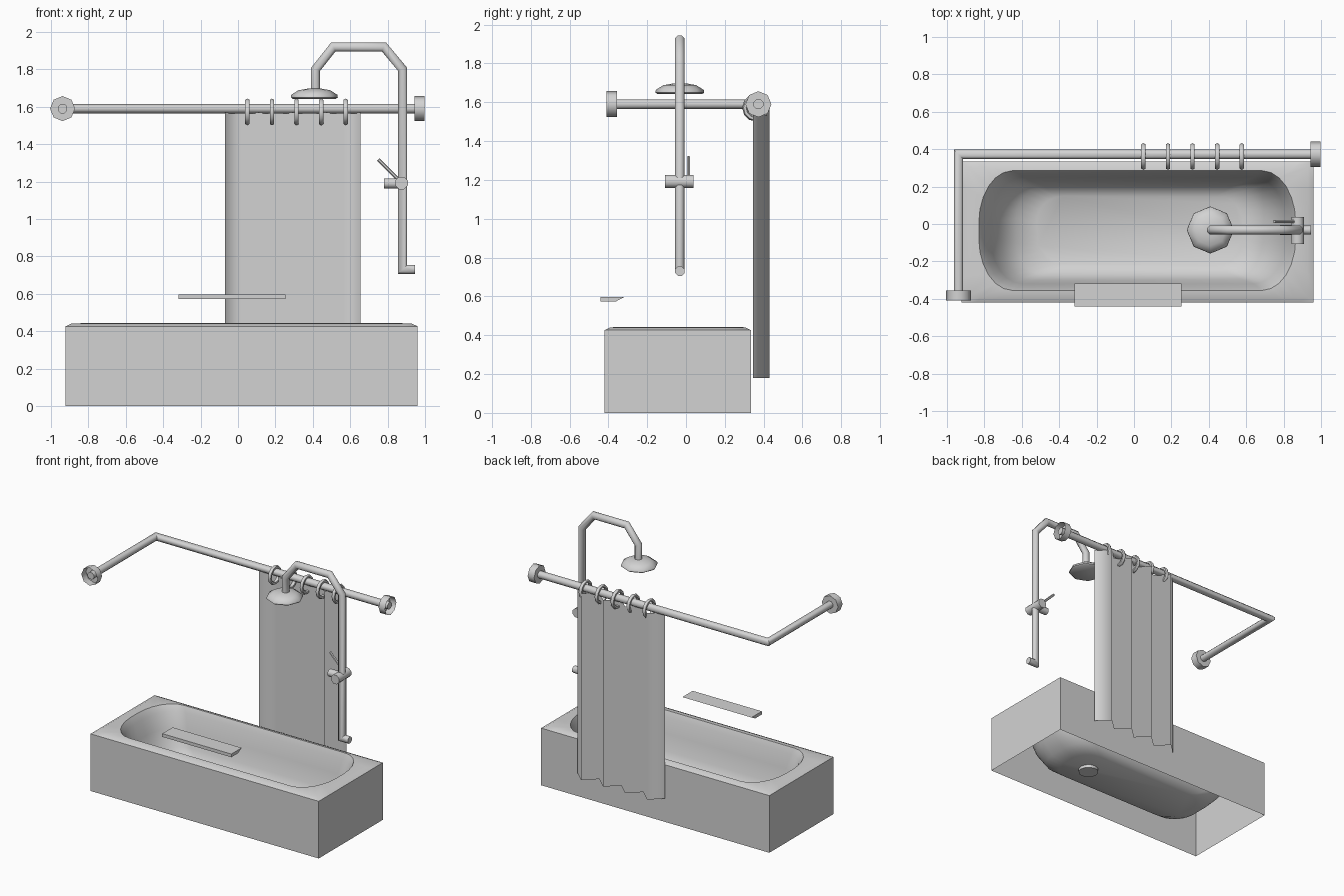
import bpy, bmesh, math
from mathutils import Vector

cube = bpy.data.objects.get("Cube")
if cube:
    bpy.data.objects.remove(cube)

grey = bpy.data.materials.new("plain_grey")
grey.use_nodes = True
grey.diffuse_color = (0.65, 0.65, 0.65, 1)
grey.node_tree.nodes["Principled BSDF"].inputs["Base Color"].default_value = (0.65, 0.65, 0.65, 1)


def finish(name, bm, angle=40, recalc=True):
    if recalc:
        bmesh.ops.recalc_face_normals(bm, faces=bm.faces)
    mesh = bpy.data.meshes.new(name)
    bm.to_mesh(mesh)
    bm.free()
    mesh.materials.append(grey)
    obj = bpy.data.objects.new(name, mesh)
    bpy.context.collection.objects.link(obj)
    bpy.ops.object.select_all(action='DESELECT')
    obj.select_set(True)
    bpy.context.view_layer.objects.active = obj
    if angle:
        bpy.ops.object.shade_smooth_by_angle(angle=math.radians(angle))


def loft(bm, rings, closed=True):
    """Join successive rings of points with quads; returns the vertex rings."""
    rows = [[bm.verts.new(p) for p in ring] for ring in rings]
    for a, b in zip(rows, rows[1:]):
        n = len(a)
        for i in range(n if closed else n - 1):
            j = (i + 1) % n
            bm.faces.new((a[i], a[j], b[j], b[i]))
    return rows


def tube(name, points, radius, sides=8, caps=(True, True), turn=0.5):
    """Sweep a polygon along a path with mitred corners."""
    pts = [Vector(p) for p in points]
    dirs = [(b - a).normalized() for a, b in zip(pts, pts[1:])]
    u = dirs[0].orthogonal().normalized()
    v = dirs[0].cross(u)
    steps = [(i + turn) * 2 * math.pi / sides for i in range(sides)]
    ring = [pts[0] + radius * (math.cos(t) * u + math.sin(t) * v) for t in steps]
    rings = [ring]
    for i, d in enumerate(dirs):
        normal = d + dirs[min(i + 1, len(dirs) - 1)]
        ring = [p + d * ((pts[i + 1] - p).dot(normal) / d.dot(normal)) for p in ring]
        rings.append(ring)
    bm = bmesh.new()
    rows = loft(bm, rings)
    for row, cap in zip((rows[0], rows[-1]), caps):
        if cap:
            bm.faces.new(row)
    finish(name, bm, 50)


def rounded_ring(x0, x1, y0, y1, z, rx, ry, square=False, segs=4):
    """Rounded rectangle; with square=True its corner points lie on a sharp corner."""
    out = []
    for q, (cx, cy) in enumerate(((x1 - rx, y1 - ry), (x0 + rx, y1 - ry),
                                  (x0 + rx, y0 + ry), (x1 - rx, y0 + ry))):
        for k in range(segs * 2 - 1):
            t = (q + k / (segs * 2 - 2)) * math.pi / 2
            c, s = math.cos(t), math.sin(t)
            m = max(abs(c), abs(s)) if square else 1
            out.append((cx + rx * c / m, cy + ry * s / m, z))
    return out


# Bathtub: open-bottomed box, soft rim and a sloping basin
bm = bmesh.new()
rows = loft(bm, [
    rounded_ring(-.922, .96, -.42, .335, 0, .18, .28, True),
    rounded_ring(-.922, .96, -.42, .335, .426, .18, .28, True),
    rounded_ring(-.892, .93, -.39, .305, .440, .18, .28, True),
    rounded_ring(-.83, .865, -.355, .285, .443, .18, .28),
    rounded_ring(-.80, .845, -.34, .27, .40, .18, .26),
    rounded_ring(-.765, .81, -.32, .25, .29, .17, .24),
    rounded_ring(-.71, .75, -.30, .23, .17, .16, .21),
    rounded_ring(-.63, .67, -.27, .20, .09, .15, .17),
    rounded_ring(-.52, .58, -.22, .15, .05, .14, .14)])
bm.faces.new(rows[-1])
finish("bathtub", bm, 38, recalc=False)
tube("drain", [(.39, -.035, .028), (.39, -.035, .056)], .07, 12)

# Floating shelf with a slanted back edge
bm = bmesh.new()
profile = [(-.44, .573), (-.44, .597), (-.318, .597), (-.363, .573)]
rows = loft(bm, [[(x, y, z) for y, z in profile] for x in (-.317, .253)])
for row in rows:
    bm.faces.new(row)
finish("shelf", bm, 0)

# Curtain rod with cup-shaped wall flanges
ROD_X, ROD_Y, ROD_Z = -.938, .373, 1.59
tube("curtain_rod", [(ROD_X, -.395, ROD_Z), (ROD_X, ROD_Y, ROD_Z), (.99, ROD_Y, ROD_Z)], .027)
tube("flange_left", [(.945, ROD_Y, ROD_Z), (.998, ROD_Y, ROD_Z)], .067, caps=(True, False), turn=0)
tube("flange_right", [(ROD_X, -.356, ROD_Z), (ROD_X, -.41, ROD_Z)], .067, caps=(True, False), turn=0)

# Curtain rings
for i in range(5):
    bpy.ops.mesh.primitive_torus_add(major_radius=.058, minor_radius=.0135, major_segments=12,
                                     minor_segments=6, location=(.05 + .1315 * i, .361, 1.572),
                                     rotation=(0, math.pi / 2, 0))
    ring = bpy.context.object
    ring.name = f"curtain_ring_{i + 1}"
    ring.data.materials.append(grey)
    bpy.ops.object.shade_smooth_by_angle(angle=math.radians(60))

# Curtain: vertical sheet with four zigzag pleats, shaded smoothly across the folds
bm = bmesh.new()
pleats = [(-.07 + .725 * i / 8, .43 if i % 2 else .345) for i in range(9)]
loft(bm, [[(x, y, z) for x, y in pleats] for z in (.18, 1.57)], closed=False)
finish("curtain", bm, 120)

# Shower riser, arm and bottom elbow
PY = -.032
tube("shower_pipe", [(x, PY, z) for x, z in (
    (.945, .73), (.88, .73), (.88, 1.80), (.78, 1.92), (.51, 1.92), (.415, 1.80), (.415, 1.66))], .026)

# Shower head: eight-sided dome
bm = bmesh.new()
rows = loft(bm, [[(.408 + r * math.cos(k * math.pi / 4), PY + r * math.sin(k * math.pi / 4), z)
                  for k in range(8)]
                 for r, z in ((.115, 1.642), (.126, 1.65), (.123, 1.664), (.085, 1.688), (.035, 1.697))])
bm.faces.new(rows[0])
bm.faces.new(rows[-1])
finish("shower_head", bm, 60)

# Mixer valve with side outlet and lever
tube("valve_body", [(.875, -.107, 1.192), (.875, .038, 1.192)], .036)
tube("valve_outlet", [(.78, PY, 1.19), (.875, PY, 1.19)], .028)
tube("valve_lever", [(.75, .013, 1.318), (.86, .013, 1.208)], .009, 6)
